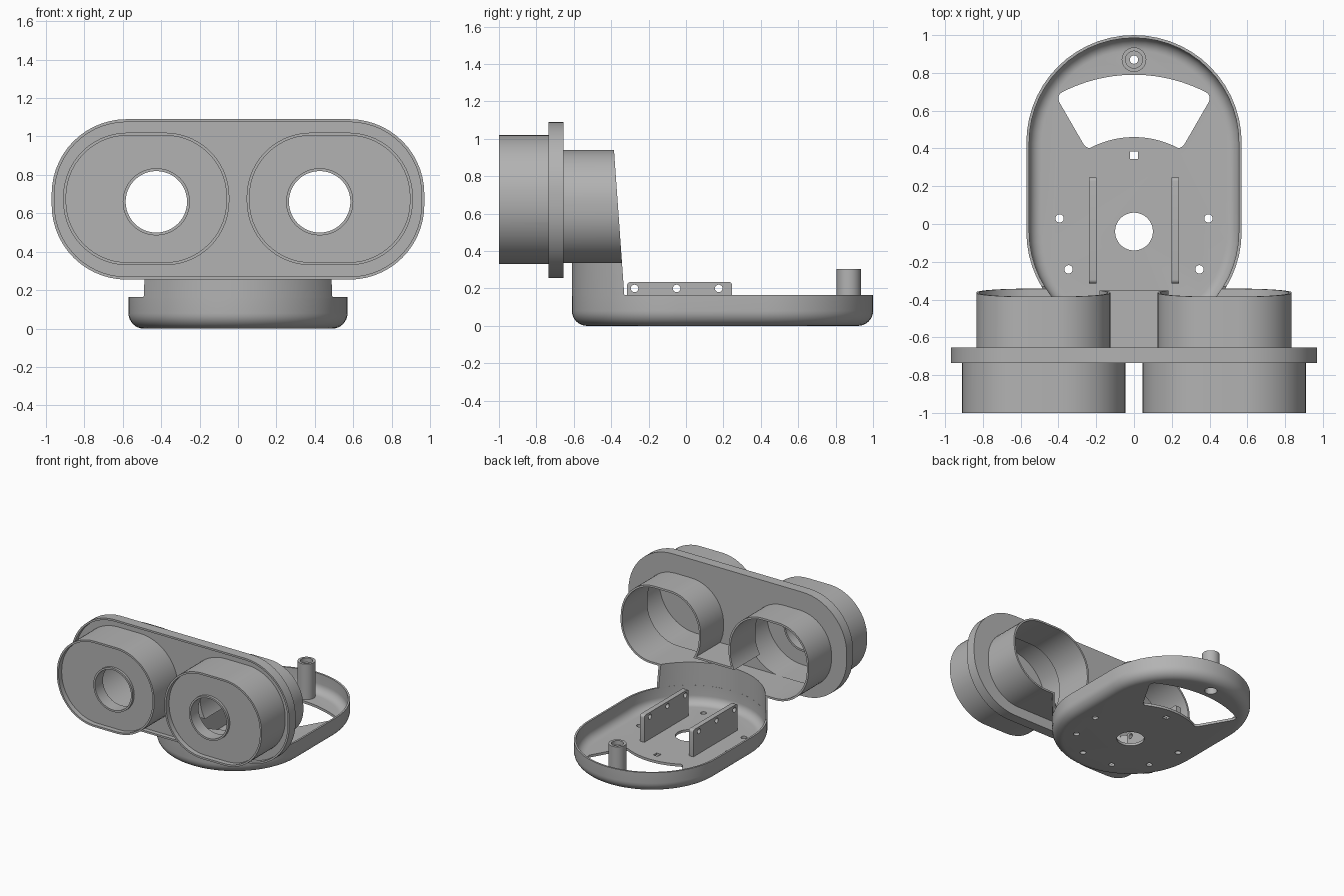
import bpy, bmesh, math

if "Cube" in bpy.data.objects:
    bpy.data.objects.remove(bpy.data.objects["Cube"])

GREY = (0.45, 0.45, 0.45, 1)
grey = bpy.data.materials.new("grey_plastic")
grey.use_nodes = True
grey.diffuse_color = GREY
grey.node_tree.nodes["Principled BSDF"].inputs["Base Color"].default_value = GREY

PIVOT_Y = -0.04      # centre of the tray's front arc
TRAY_R = 0.57
WALL = 0.015


def finish(bm, name):
    bmesh.ops.remove_doubles(bm, verts=bm.verts, dist=1e-5)
    bmesh.ops.recalc_face_normals(bm, faces=bm.faces)
    mesh = bpy.data.meshes.new(name)
    bm.to_mesh(mesh)
    bm.free()
    mesh.materials.append(grey)
    ob = bpy.data.objects.new(name, mesh)
    bpy.context.collection.objects.link(ob)
    return ob


def arc(cx, cy, r, a0, a1, n=14):
    """Points of an arc, angles in degrees."""
    angles = [math.radians(a0 + (a1 - a0) * i / n) for i in range(n + 1)]
    return [(cx + r * math.cos(a), cy + r * math.sin(a)) for a in angles]


def rounded(cx, cy, w, h, r):
    """Rounded rectangle outline."""
    dx, dy = w / 2 - r, h / 2 - r
    corners = [(dx, dy), (-dx, dy), (-dx, -dy), (dx, -dy)]
    return [p for i, (x, y) in enumerate(corners)
            for p in arc(cx + x, cy + y, r, 90 * i, 90 * i + 90)]


def circle(cx, cy, r):
    return arc(cx, cy, r, 0, 360, 48)[:-1]


def rect(x0, x1, y0, y1):
    return [(x0, y0), (x1, y0), (x1, y1), (x0, y1)]


def prism(name, pts, a, b, axis, bevel=0):
    """Extrude an outline along an axis; bevel rounds its sharp corners."""
    place = {"x": lambda p, t: (t, p[0], p[1]),
             "y": lambda p, t: (p[0], t, p[1]),
             "z": lambda p, t: (p[0], p[1], t)}[axis]
    bm = bmesh.new()
    lo, hi = ([bm.verts.new(place(p, t)) for p in pts] for t in (a, b))
    bm.faces.new(lo)
    bm.faces.new(hi)
    n = len(pts)
    for i in range(n):
        j = (i + 1) % n
        bm.faces.new((lo[i], lo[j], hi[j], hi[i]))
    bmesh.ops.recalc_face_normals(bm, faces=bm.faces)
    if bevel:
        k = "xyz".index(axis)
        edges = [e for e in bm.edges
                 if abs(e.verts[0].co[k] - e.verts[1].co[k]) > 1e-4
                 and e.calc_face_angle() > 0.6]
        bmesh.ops.bevel(bm, geom=edges, offset=bevel, segments=5,
                        profile=0.5, affect="EDGES")
    return finish(bm, name)


def boolean(target, tool, operation="DIFFERENCE"):
    mod = target.modifiers.new("bool", "BOOLEAN")
    mod.operation, mod.object, mod.solver = operation, tool, "EXACT"
    bpy.context.view_layer.objects.active = target
    bpy.ops.object.modifier_apply(modifier=mod.name)
    bpy.data.objects.remove(tool)


def cut(target, *args, **kw):
    boolean(target, prism("cutter", *args, **kw))


def join(target, *args, **kw):
    boolean(target, prism("addition", *args, **kw), "UNION")


def slant(z):
    """The sloped plane that trims the rear of the housing."""
    return -0.33 - (z - 0.165) * 0.071


# Tray: obround shell with rounded bottom edge
section = [(r, z) for r, z in arc(TRAY_R - 0.08, 0.08, 0.08, -90, 0, 8)]
section += [(TRAY_R, 0.165), (TRAY_R - WALL, 0.165)]
section += arc(TRAY_R - 0.08, 0.085, 0.065, 0, -90, 8)
bm = bmesh.new()
rings = []
for r, z in section:
    outline = rounded(0, 0.195, 2 * r, 0.47 + 2 * r, r)
    rings.append([bm.verts.new((x, y, z)) for x, y in outline])
for a, b in zip(rings, rings[1:]):
    for i in range(len(a)):
        j = (i + 1) % len(a)
        bm.faces.new((a[i], a[j], b[j], b[i]))
bm.faces.new(rings[0])
bm.faces.new(rings[-1])
bmesh.ops.dissolve_degenerate(bm, dist=1e-5, edges=bm.edges)
tray = finish(bm, "tray")

# Floor openings: fan window, centre hole, ring of screw holes, square hole
fan = arc(0, PIVOT_Y, 0.83, 60, 120, 24) + arc(0, PIVOT_Y, 0.5, 120, 60, 24)
cut(tray, fan, -0.1, 0.14, "z", bevel=0.04)
cut(tray, circle(0, PIVOT_Y, 0.1), -0.1, 0.1, "z")
cut(tray, rect(-0.02, 0.02, 0.345, 0.385), -0.1, 0.1, "z")
for angle in (10, -30, -70):
    for side in (-1, 1):
        a = math.radians(angle)
        cut(tray, circle(side * 0.4 * math.cos(a), PIVOT_Y + 0.4 * math.sin(a), 0.022),
            -0.1, 0.1, "z")
cut(tray, circle(0, 0.87, 0.045), -0.1, 0.1, "z")

# Hollow post with a narrow neck inside
post = prism("post", circle(0, 0.87, 0.065), 0.005, 0.305, "z")
cut(post, circle(0, 0.87, 0.022), -0.1, 0.5, "z")
cut(post, circle(0, 0.87, 0.045), 0.27, 0.5, "z")
cut(post, circle(0, 0.87, 0.045), -0.1, 0.1, "z")

# Upright mounting ribs with three holes each
ribs = []
for side, label in ((1, "left"), (-1, "right")):
    x0, x1 = sorted((side * 0.198, side * 0.238))
    rib = prism("rib_" + label, rect(-0.315, 0.247, 0.005, 0.235), x0, x1, "x", bevel=0.02)
    for y in (-0.275, -0.05, 0.175):
        cut(rib, circle(y, 0.2, 0.02), -1, 1, "x")
    ribs.append(rib)

# Raised front wall carrying the housing
bm = bmesh.new()
columns = []
N = 40
for i in range(N + 1):
    loop = []
    for r, z in ((TRAY_R, 0.16), (TRAY_R, 0.345), (TRAY_R - WALL, 0.345), (TRAY_R - WALL, 0.16)):
        start = math.asin((PIVOT_Y - slant(z)) / r)
        a = start + (math.pi - 2 * start) * i / N
        loop.append(bm.verts.new((r * math.cos(a), PIVOT_Y - r * math.sin(a), z)))
    columns.append(loop)
for a, b in zip(columns, columns[1:]):
    for k in range(4):
        m = (k + 1) % 4
        bm.faces.new((a[k], a[m], b[m], b[k]))
bm.faces.new(columns[0])
bm.faces.new(columns[-1])
front_wall = finish(bm, "front_wall")


# Housing: flange with a raised rim, two front cups, two rear sleeves
def cup(side, inset):
    return rounded(side * 0.4775, 0.675, 0.865 - 2 * inset, 0.69 - 2 * inset, 0.335 - inset)


def sleeve(side, inset):
    return rounded(side * 0.48, 0.6375, 0.71 - 2 * inset, 0.605 - 2 * inset, 0.285 - inset)


def bridge(inset):
    return rect(-0.42, 0.42, 0.335 + inset, 0.49 - inset)


housing = prism("housing", rounded(0, 0.6725, 1.94, 0.835, 0.39), -0.735, -0.655, "y")
cut(housing, rounded(0, 0.6725, 1.91, 0.805, 0.375), -0.8, -0.70, "y")
for side in (-1, 1):
    join(housing, cup(side, 0), -1, -0.672, "y")
    join(housing, sleeve(side, 0), -0.668, -0.25, "y")
join(housing, bridge(0), -0.664, -0.26, "y")
for side in (-1, 1):
    cut(housing, cup(side, WALL), -1.1, -0.96, "y")
    cut(housing, cup(side, WALL), -0.94, -0.68, "y")
    cut(housing, sleeve(side, WALL), -0.685, -0.2, "y")
cut(housing, bridge(WALL), -0.682, -0.19, "y")
cut(housing, circle(0, PIVOT_Y, TRAY_R - WALL), 0.2, 0.37, "z")
cut(housing, [(slant(0), 0), (1, 0), (1, 1.2), (slant(1.2), 1.2)], -1.5, 1.5, "x")

# Eyelet tubes through the cup faces
for side in (-1, 1):
    join(housing, circle(side * 0.425, 0.66, 0.175), -0.98, -0.88, "y")
    cut(housing, circle(side * 0.425, 0.66, 0.16), -1.1, -0.8, "y")

for ob in [tray, post, front_wall, housing] + ribs:
    bpy.ops.object.select_all(action="DESELECT")
    ob.select_set(True)
    bpy.context.view_layer.objects.active = ob
    bpy.ops.object.shade_smooth_by_angle(angle=math.radians(30))
